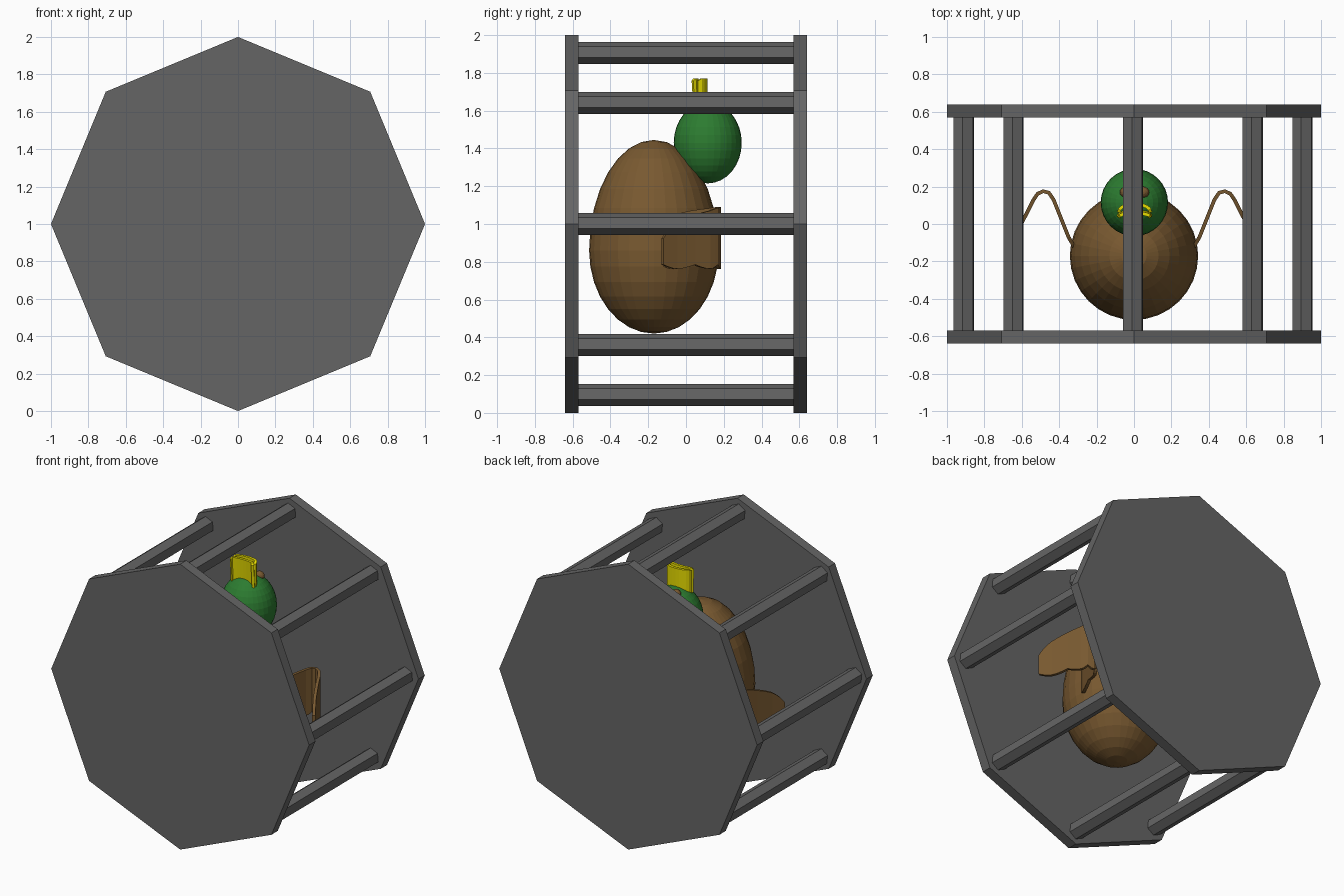
import bpy, bmesh, math
from mathutils import Matrix, Vector

if "Cube" in bpy.data.objects:
    bpy.data.objects.remove(bpy.data.objects["Cube"])


def material(name, rgb):
    m = bpy.data.materials.new(name)
    m.diffuse_color = (*rgb, 1)
    m.use_nodes = True
    m.node_tree.nodes["Principled BSDF"].inputs["Base Color"].default_value = m.diffuse_color
    return m


GREY = material("dark_grey", (0.13, 0.13, 0.13))
BROWN = material("brown", (0.19, 0.10, 0.03))
GREEN = material("green", (0.025, 0.2, 0.03))
YELLOW = material("yellow", (0.8, 0.72, 0.0))


def add(name, bm, mat):
    bmesh.ops.recalc_face_normals(bm, faces=bm.faces)
    me = bpy.data.meshes.new(name)
    bm.to_mesh(me)
    bm.free()
    ob = bpy.data.objects.new(name, me)
    bpy.context.collection.objects.link(ob)
    me.materials.append(mat)
    return ob


def prism(name, sides, r, depth, loc, turn=0.0):
    """Regular prism lying along y, first corner at angle `turn` in the xz plane."""
    bm = bmesh.new()
    rings = []
    for y in (-depth / 2, depth / 2):
        rings.append([bm.verts.new((loc[0] + r * math.cos(turn + i * math.tau / sides), loc[1] + y,
                                    loc[2] + r * math.sin(turn + i * math.tau / sides)))
                      for i in range(sides)])
    a, b = rings
    bm.faces.new(a)
    bm.faces.new(b)
    for i in range(sides):
        j = (i + 1) % sides
        bm.faces.new((a[i], a[j], b[j], b[i]))
    return add(name, bm, GREY)


def egg(name, loc, rx, ry, up, down, mat, seg=32, rings=16):
    """Sphere with different heights above and below its widest ring."""
    bm = bmesh.new()
    bmesh.ops.create_uvsphere(bm, u_segments=seg, v_segments=rings, radius=1)
    for v in bm.verts:
        z = v.co.z * (up if v.co.z > 0 else down)
        v.co = Vector((v.co.x * rx, v.co.y * ry, z)) + Vector(loc)
    return add(name, bm, mat)


def strip(name, path, tops, bottoms, thick, mat, flip=1):
    """Upright bent sheet following an xy path with varying top and bottom edges."""
    n = len(path)
    bm = bmesh.new()
    cols = []
    for i, (x, y) in enumerate(path):
        a, b = path[max(i - 1, 0)], path[min(i + 1, n - 1)]
        t = Vector((b[0] - a[0], b[1] - a[1])).normalized()
        ox, oy = -t.y * thick / 2, t.x * thick / 2
        cols.append([bm.verts.new((flip * (x + s * ox), y + s * oy, z))
                     for s, z in ((1, tops[i]), (1, bottoms[i]), (-1, bottoms[i]), (-1, tops[i]))])
    for p, q in zip(cols, cols[1:]):
        for k in range(4):
            m = (k + 1) % 4
            bm.faces.new((p[k], p[m], q[m], q[k]))
    bm.faces.new(cols[0])
    bm.faces.new(cols[-1])
    return add(name, bm, mat)


# cage: two octagonal plates joined by eight hexagonal bars
for label, y in (("front", -0.605), ("back", 0.605)):
    prism(label + "_plate", 8, 1.0, 0.07, (0, y, 1.0))
for i in range(8):
    a = i * math.pi / 4
    prism(f"cage_bar_{i}", 6, 0.059, 1.14,
          (0.905 * math.cos(a) - 0.005, 0, 1.0 + 0.905 * math.sin(a)), math.pi / 2 + 0.1)

# bird body, head and eyes
egg("body", (0, -0.17, 0.86), 0.343, 0.343, 0.585, 0.44, BROWN)
egg("head", (0.002, 0.115, 1.43), 0.18, 0.18, 0.215, 0.215, GREEN)
for label, s in (("left", -1), ("right", 1)):
    egg(label + "_eye", (s * 0.045 + 0.003, 0.17, 1.625), 0.034, 0.03, 0.03, 0.03, BROWN, 16, 8)

# wings: arched sheets with a rounded upper edge and a scalloped lower edge
ctrl = [(0.315, -0.13), (0.35, -0.07), (0.39, 0.03), (0.43, 0.13), (0.455, 0.167), (0.485, 0.175),
        (0.515, 0.162), (0.54, 0.125), (0.58, 0.045), (0.63, -0.05), (0.675, -0.125)]
path = []
for a, b in zip(ctrl, ctrl[1:]):
    path += [(a[0] + (b[0] - a[0]) * k / 3, a[1] + (b[1] - a[1]) * k / 3) for k in range(3)]
path.append(ctrl[-1])
n = len(path) - 1
tops = [0.86 + 0.23 * math.sqrt(max(0, 1 - abs((i / n - 0.45) / 0.57) ** 2.2)) for i in range(n + 1)]
bottoms = [0.785 - 0.022 * abs(math.sin(5 * math.pi * i / n)) for i in range(n + 1)]
for label, s in (("left", -1), ("right", 1)):
    strip(label + "_wing", path, tops, bottoms, 0.02, BROWN, s)

# open bill pointing upwards: two curved plates
for label, y0, rise, lean in (("upper_bill", 0.05, 0.055, 0.0), ("lower_bill", 0.04, 0.03, -0.012)):
    arc = [(0.003 + 0.085 * math.sin(t), y0 + rise * math.cos(t) ** 0.6)
           for t in [(-1.5 + 3.0 * i / 10) for i in range(11)]]
    bill = strip(label, arc, [1.77 - 0.012 * (i in (0, 10)) for i in range(11)], [1.56] * 11, 0.018, YELLOW)
    for v in bill.data.vertices:
        if v.co.z > 1.7:
            v.co.y += lean
